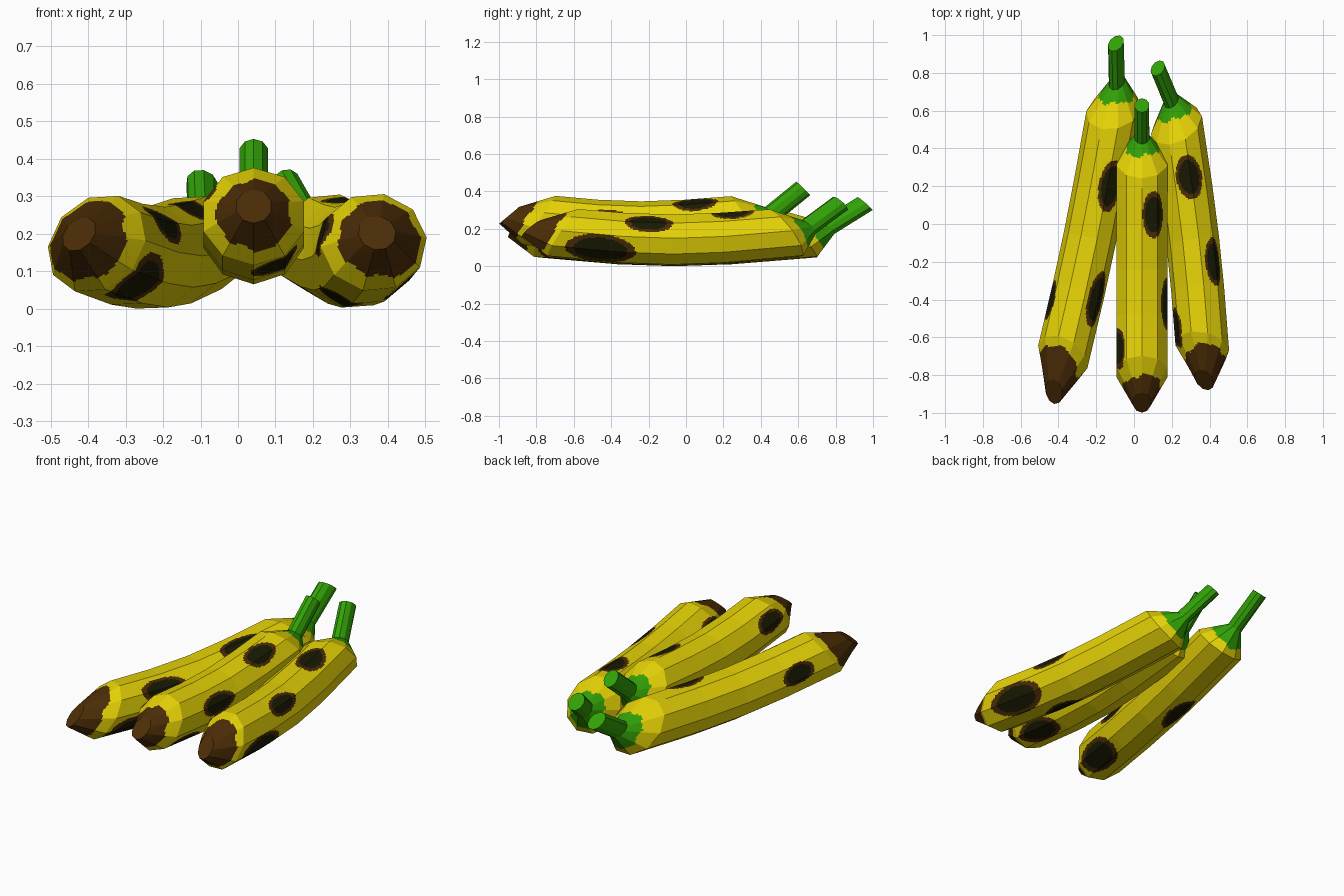
import bpy, bmesh, math
from mathutils import Vector, Matrix

if "Cube" in bpy.data.objects:
    bpy.data.objects.remove(bpy.data.objects["Cube"])

SIDES, SUB, STEP = 10, 11, 0.0095


def material(name, rgb):
    m = bpy.data.materials.new(name)
    m.diffuse_color = (*rgb, 1)
    m.use_nodes = True
    m.node_tree.nodes["Principled BSDF"].inputs["Base Color"].default_value = m.diffuse_color
    return m


MATS = [material("peel_yellow", (0.84, 0.69, 0.002)),
        material("stem_green", (0.032, 0.36, 0.002)),
        material("tip_brown", (0.074, 0.027, 0.002)),
        material("spot_black", (0.010, 0.010, 0.001))]
YELLOW, GREEN, BROWN, BLACK = range(4)

# Banana spine: y, z, ring tilt (degrees), half width, half height - tip to stem end
STATIONS = [(-0.705, 0.067, 50, 0.049, 0.070),
            (-0.545, 0.040, 34, 0.141, 0.157),
            (-0.25, 0.010, 8, 0.141, 0.141),
            (0.0, 0.0, 0, 0.141, 0.141),
            (0.25, 0.010, -8, 0.141, 0.141),
            (0.575, 0.040, -36, 0.141, 0.159),
            (0.70, 0.075, -46, 0.041, 0.052),
            (0.868, 0.211, -46, 0.040, 0.052)]


def ring(station, stretch):
    """Ten-sided ring, each straight side divided so spots can be coloured in."""
    y, z, tilt, w, h = station
    t = math.radians(tilt)
    up = Vector((0, math.sin(t) * stretch, math.cos(t)))
    mid = Vector((0, y * stretch, z))
    corners = [mid + w * math.sin(a) * Vector((1, 0, 0)) + h * math.cos(a) * up
               for a in (2 * math.pi * k / SIDES for k in range(SIDES))]
    return [corners[k].lerp(corners[(k + 1) % SIDES], j / SUB)
            for k in range(SIDES) for j in range(SUB)]


def pick_material(s, y, angle, stretch, brown, spots):
    wave = 0.04 * math.sin(math.radians(3 * angle)) + 0.03 * math.sin(math.radians(7 * angle))
    level, reach, toward = brown
    if s < level + reach * math.cos(math.radians(angle - toward)) + wave:
        return BROWN
    if s > 5.48 + 0.16 * math.cos(math.radians(angle)) + wave:
        return GREEN
    found = YELLOW
    for sy, sa, length, width in spots:
        da = (angle - sa + 180) % 360 - 180
        d = math.hypot((y - sy) * stretch / length, math.radians(da) * 0.138 / width)
        if d < 0.83:
            return BLACK
        if d < 1.08:
            found = BROWN
    return found


def banana(name, place, yaw, roll, stretch, brown, spots):
    bm = bmesh.new()
    n = SIDES * SUB
    rings = [ring(st, stretch) for st in STATIONS]
    rows, params = [], []
    for i in range(len(STATIONS) - 1):
        length = (STATIONS[i + 1][0] - STATIONS[i][0]) * stretch
        # the plain stem needs no subdivision
        steps = 1 if i == 6 else math.ceil(length / STEP)
        for k in range(steps):
            f = k / steps
            rows.append([bm.verts.new(a.lerp(b, f)) for a, b in zip(rings[i], rings[i + 1])])
            params.append(i + (k + 0.5) / steps)
    rows.append([bm.verts.new(p) for p in rings[-1]])
    # Peel, tip and stem colours by position along and around the fruit
    for r, s in enumerate(params):
        for k in range(n):
            q = (k + 1) % n
            f = bm.faces.new((rows[r][k], rows[r][q], rows[r + 1][q], rows[r + 1][k]))
            y = f.calc_center_median().y / stretch
            f.material_index = pick_material(s, y, 360 * (k + 0.5) / n, stretch, brown, spots)
    # End caps
    bm.faces.new(rows[0]).material_index = BROWN
    bm.faces.new(rows[-1]).material_index = GREEN
    bmesh.ops.recalc_face_normals(bm, faces=bm.faces)
    bm.transform(Matrix.Translation(place)
                 @ Matrix.Rotation(math.radians(-yaw), 4, 'Z')
                 @ Matrix.Rotation(math.radians(-roll), 4, 'Y'))
    me = bpy.data.meshes.new(name)
    bm.to_mesh(me)
    bm.free()
    for m in MATS:
        me.materials.append(m)
    bpy.context.collection.objects.link(bpy.data.objects.new(name, me))


# Brown tip: level, extra reach, direction of the reach
# Spots: position along fruit, angle around it, half length, half width
banana("middle_banana", (0.042, -0.24, 0.206), 0, 0, 1.0, (0.58, 0.09, 170),
       [(0.29, 28, 0.115, 0.06), (-0.18, 74, 0.13, 0.055),
        (-0.44, 152, 0.145, 0.07), (-0.42, -66, 0.10, 0.055)])
banana("left_banana", (-0.233, -0.07, 0.136), 11.6, 20, 1.19, (0.74, 0.10, -70),
       [(0.24, 44, 0.13, 0.06), (-0.265, 72, 0.14, 0.06),
        (-0.31, -58, 0.10, 0.055), (-0.455, 157, 0.16, 0.09),
        (0.13, -142, 0.145, 0.06)])
banana("right_banana", (0.310, -0.08, 0.140), -6.6, 22, 1.06, (0.68, 0.14, 115),
       [(0.31, 34, 0.11, 0.068), (-0.125, 71, 0.12, 0.055),
        (-0.43, -53, 0.10, 0.06), (-0.37, 145, 0.175, 0.085),
        (-0.17, -133, 0.125, 0.06)])
